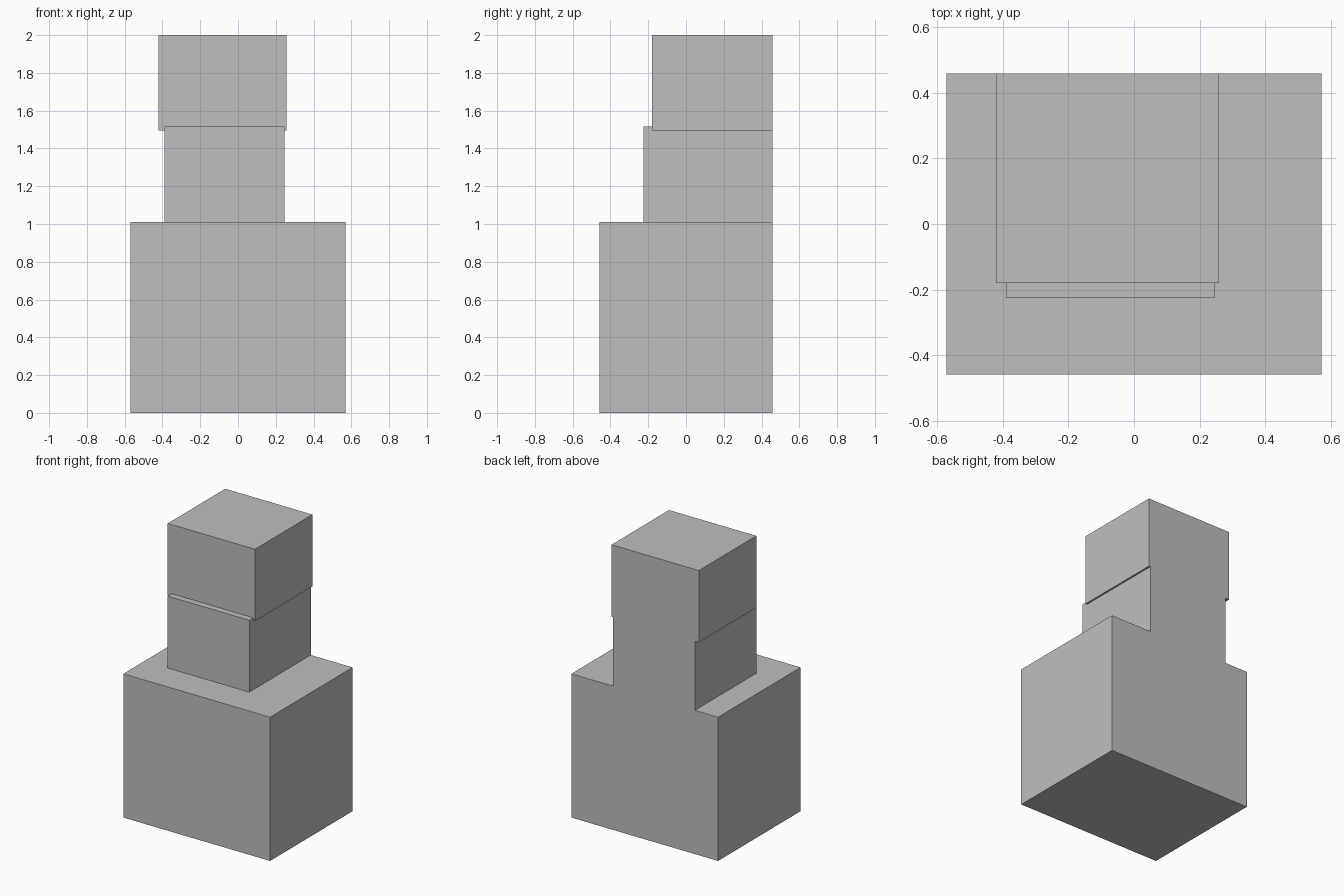
import bpy
from mathutils import Vector

if "Cube" in bpy.data.objects:
    bpy.data.objects.remove(bpy.data.objects["Cube"], do_unlink=True)

# Single plain grey
grey = bpy.data.materials.new("plain_grey")
grey.use_nodes = True
colour = (0.52, 0.52, 0.52, 1)
grey.diffuse_color = colour
grey.node_tree.nodes["Principled BSDF"].inputs["Base Color"].default_value = colour


def box(name, low, high):
    """Flat-sided block between two opposite corners."""
    low, high = Vector(low), Vector(high)
    bpy.ops.mesh.primitive_cube_add(size=1, location=(low + high) / 2)
    obj = bpy.context.object
    obj.name = name
    obj.scale = high - low
    bpy.ops.object.transform_apply(location=False, rotation=False, scale=True)
    obj.data.materials.append(grey)
    return obj


# Three stacked blocks sharing one flush back plane
BACK = 0.458
box("base_block", (-0.57, -BACK, 0), (0.57, BACK, 1.01))
box("middle_block", (-0.39, -0.225, 1.005), (0.245, BACK, 1.515))
box("top_block", (-0.42, -0.18, 1.495), (0.258, BACK, 2))
